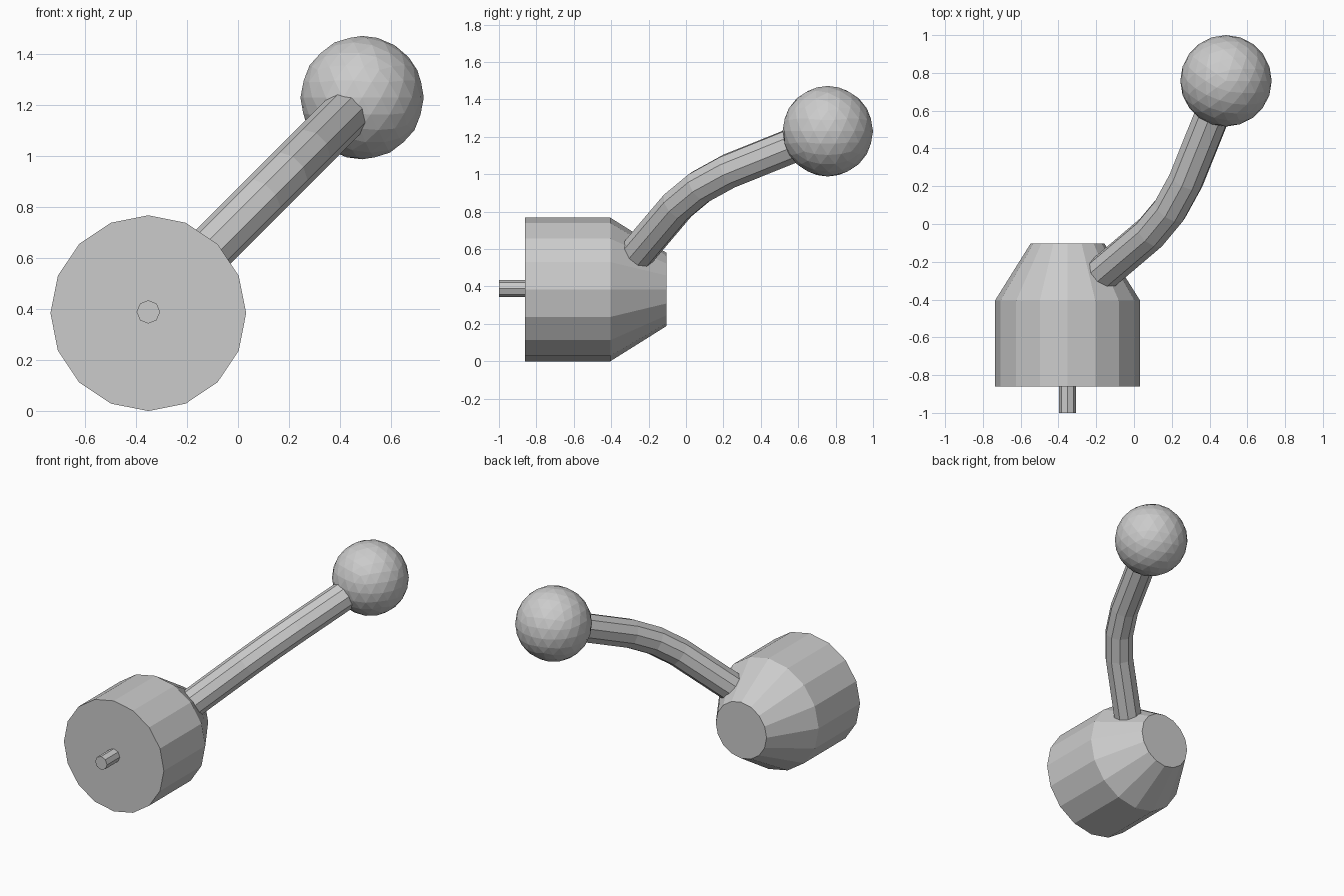
import bpy, bmesh, math
from mathutils import Vector

if "Cube" in bpy.data.objects:
    bpy.data.objects.remove(bpy.data.objects["Cube"])


def loft(name, points, radii, sides, side_dir):
    """Capped tube through points; side_dir is perpendicular to the whole path."""
    pts = [Vector(p) for p in points]
    s = Vector(side_dir).normalized()
    bm = bmesh.new()
    rings = []
    for i, (p, r) in enumerate(zip(pts, radii)):
        tangent = (pts[min(i + 1, len(pts) - 1)] - p).normalized() + (p - pts[max(i - 1, 0)]).normalized()
        u = tangent.normalized().cross(s)
        rings.append([bm.verts.new(p + r * (math.cos(a) * s + math.sin(a) * u))
                      for a in (2 * math.pi * k / sides for k in range(sides))])
    for a, b in zip(rings, rings[1:]):
        for k in range(sides):
            j = (k + 1) % sides
            bm.faces.new((a[k], a[j], b[j], b[k]))
    bm.faces.new(rings[0])
    bm.faces.new(rings[-1])
    bmesh.ops.recalc_face_normals(bm, faces=bm.faces)
    mesh = bpy.data.meshes.new(name)
    bm.to_mesh(mesh)
    bm.free()
    ob = bpy.data.objects.new(name, mesh)
    bpy.context.collection.objects.link(ob)
    return ob


HX, HZ = -0.352, 0.384

# Hub: drum with a tapered back
loft("hub", [(HX, y, HZ) for y in (-0.86, -0.405, -0.103)],
     [0.384, 0.384, 0.195], 16, (0, 0, 1))

# Small shaft out of the front
loft("shaft", [(HX, y, HZ + 0.005) for y in (-1.0, -0.84)],
     [0.046, 0.046], 8, (0, 0, 1))

# Bent arm, lying in the diagonal plane z = x + 0.742
path = [(-0.24, -0.325), (0.09, -0.045), (0.19, 0.075), (0.275, 0.23), (0.44, 0.64)]
loft("arm", [(x, y, x + 0.742) for x, y in path], [0.095] * 5, 10, (1, 0, -1))

# Ball knob
bpy.ops.mesh.primitive_ico_sphere_add(subdivisions=3, radius=0.242,
                                      location=(0.487, 0.758, 1.23))
bpy.context.object.name = "ball_knob"
